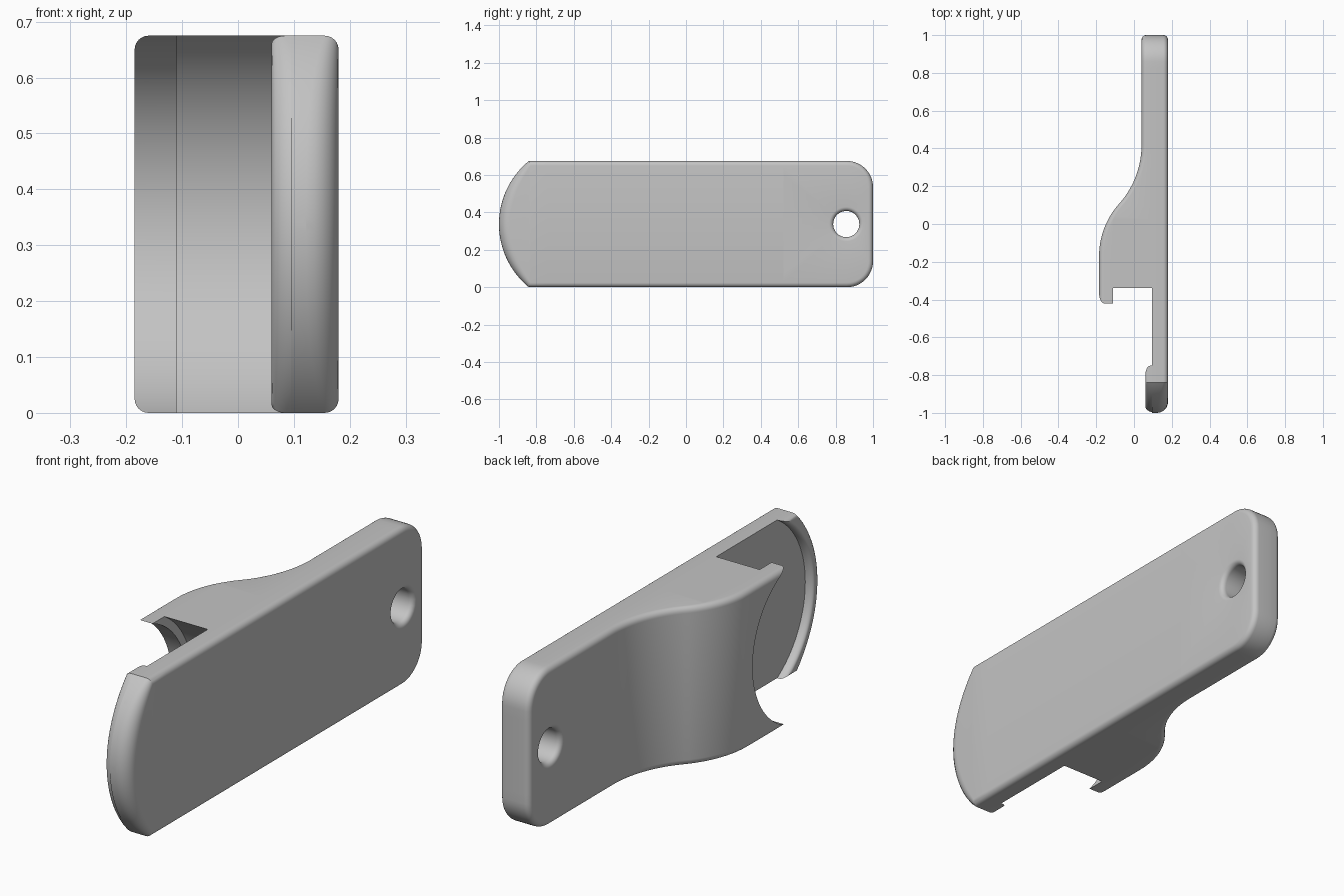
import bpy, bmesh, math

if "Cube" in bpy.data.objects:
    bpy.data.objects.remove(bpy.data.objects["Cube"], do_unlink=True)

MID = 0.3375             # half of the height
BACK, FLOOR = 0.18, 0.095  # flat side and seat floor
HOOK = -0.11             # inner side of the hook
NOSE_Y, NOSE_R = -0.564, 0.436
SEAT_Y, SEAT_R, HOOK_R = -0.545, 0.395, 0.36
HOLE_Y, HOLE_R = 0.857, 0.07
RIM, STEPS, M = 0.025, 6, 28
bm = bmesh.new()


def face_x(y):
    """Depth of the contoured side along the length."""
    if y > 0.42:
        return 0.04
    if y > 0.105:
        return 0.04 - (0.473 - math.sqrt(0.473 ** 2 - (0.42 - y) ** 2))
    if y > -0.17:
        return -0.185 + (0.414 - math.sqrt(0.414 ** 2 - (y + 0.17) ** 2))
    return -0.185


def quarter(reverse=False):
    """(inset, depth) factors of a rounded rim, from its face outwards."""
    pairs = [(1 - math.sin(t), 1 - math.cos(t))
             for t in (math.pi / 2 * i / STEPS for i in range(STEPS + 1))]
    return pairs[::-1] if reverse else pairs


def ring(half):
    """Vertices of a half outline and its mirror image."""
    points = half + [(x, y, -z) for x, y, z in reversed(half[1:-1])]
    return [bm.verts.new((x, y, z + MID)) for x, y, z in points]


def put(verts, flip=False):
    verts = list(dict.fromkeys(verts))
    bm.faces.new(verts[::-1] if flip else verts)


def skin(rings, flip=False):
    for a, b in zip(rings, rings[1:]):
        for i in range(len(a)):
            put((a[i - 1], a[i], b[i], b[i - 1]), flip)


def strips(r, first, last, flip=False):
    """Flat bands from the upper edge to the mirrored lower edge."""
    for i in range(first, last):
        put((r[i], r[i + 1], r[-i - 1], r[-i]), flip)


def mirrored(r, ids):
    put([r[i] for i in ids])
    put([r[-i] for i in reversed(ids)])


def tail(inset):
    """Half outline of the tail with its rounded corner."""
    radius, cz = 0.14 - inset, MID - 0.14
    points = [(0.52 + 0.034 * i, MID - inset) for i in range(10)]
    for i in range(13):
        a = math.pi / 2 * (1 - i / 12)
        points.append((0.86 + radius * math.cos(a), cz + radius * math.sin(a)))
    return points + [(1 - inset, cz * (1 - i / 5)) for i in range(1, 6)]


TAIL = len(tail(0))


def nose(k, scale=1):
    """Nose arc as (y, z, rim radius); the rim is widest at the tip."""
    end = math.asin((MID - RIM * k * scale) / (NOSE_R - RIM * k * scale))
    points = []
    for i in range(M + 1):
        rim = RIM + 0.033 * (1 - (i / M) ** 3)
        r, a = NOSE_R - rim * k * scale, end * i / M
        points.append((NOSE_Y - r * math.cos(a), r * math.sin(a), rim))
    return points


def seat(radius, top, side):
    """Half circle of the cap seat, towards the tail (1) or the nose (-1)."""
    end = math.asin(top / radius)
    return [(SEAT_Y + side * radius * math.cos(end * i / M), radius * math.sin(end * i / M))
            for i in range(M + 1)]


def hanging_hole(r, x, into, flip):
    """Tail face around the hole, the hole's rounded edge and its wall."""
    start = len(r) // 2 + 1 - TAIL
    outer = r[start:len(r) - start + 1]
    top = MID - RIM
    outer += [bm.verts.new((x, 0.52, MID + top * (i / 6 - 1))) for i in range(1, 12)]
    angles = [math.atan2(v.co.z - MID, v.co.y - HOLE_Y) for v in outer]
    sizes = [(HOLE_R + 0.022 * k, x + into * 0.022 * d) for k, d in quarter()]
    rings = [outer]
    for radius, depth in sizes + [(HOLE_R, FLOOR)]:
        rings.append([bm.verts.new((depth, HOLE_Y + radius * math.cos(a),
                                    MID + radius * math.sin(a))) for a in angles])
    skin(rings, flip)


# Back plate with a rounded rim; its inner side is the seat floor
def plate_ring(k, depth, x=None):
    half = [(BACK - rim * depth if x is None else x, y, z) for y, z, rim in nose(k)]
    side = [(-0.74 + 0.06 * i, MID - RIM * k) for i in range(21)] + tail(RIM * k)
    return ring(half + [(BACK - RIM * depth if x is None else x, y, z) for y, z in side])


plate = [plate_ring(k, d) for k, d in quarter()] + [plate_ring(0, 0, FLOOR)]
skin(plate)
tail_start = len(plate[0]) // 2 + 1 - TAIL
strips(plate[0], 0, tail_start, True)
strips(plate[-1], 0, tail_start)
hanging_hole(plate[0], BACK, -1, True)


# Contoured grip with the round seat and the hook cut into its front
def grip_ring(radius, k, place):
    top = MID - RIM * k
    curve = seat(radius, top, 1)
    side = [(y, top) for y, z in reversed(curve[:-1])]
    side += [(-0.14 + 0.015 * i, top) for i in range(41)]
    return ring([(place(face_x(y)), y, z) for y, z in curve + side + tail(RIM * k)])


def under_hook(x):
    return max(HOOK, x + RIM)


skin([grip_ring(SEAT_R, 0, lambda x: FLOOR), grip_ring(SEAT_R, 0, under_hook)])
ledge = [grip_ring(SEAT_R, 0, under_hook), grip_ring(HOOK_R, 0, under_hook)]
for i in range(-M, M):
    put((ledge[0][i], ledge[0][i + 1], ledge[1][i + 1], ledge[1][i]))
grip = ledge[1:] + [grip_ring(HOOK_R, k, lambda x, d=d: x + RIM * d)
                    for k, d in quarter(True)]
skin(grip)
front = grip[-1]
for i in range(M):
    mirrored(front, (i, i + 1, 2 * M - i - 1, 2 * M - i))
put([front[i] for i in (0, 2 * M, 2 * M + 1, -2 * M - 1, -2 * M)])
strips(front, 2 * M + 1, len(front) // 2 + 1 - TAIL)
hanging_hole(front, 0.04, 1, False)


# Crescent lip at the nose
def lip_ring(k, depth, x=None):
    outer = nose(k, 0.6)
    inner = seat(SEAT_R + 0.015 * k, outer[-1][1], -1)
    half = [(0.06 + rim * depth if x is None else x, y, z) for y, z, rim in outer]
    half += [(0.06 + RIM * depth if x is None else x, y, z) for y, z in reversed(inner)]
    return ring(half)


lip = [lip_ring(0, 0, 0.122)] + [lip_ring(k, d) for k, d in quarter(True)]
skin(lip)
for i in range(M):
    mirrored(lip[-1], (i, i + 1, 2 * M - i, 2 * M + 1 - i))

# Weld the patches into one object
bmesh.ops.remove_doubles(bm, verts=bm.verts[:], dist=1e-5)
mesh = bpy.data.meshes.new("opener_body")
bm.to_mesh(mesh)
bm.free()
body = bpy.data.objects.new("opener_body", mesh)
bpy.context.scene.collection.objects.link(body)

# Material
grey = bpy.data.materials.new("light_grey")
grey.use_nodes = True
colour = (0.55, 0.55, 0.55, 1)
grey.diffuse_color = colour
grey.node_tree.nodes["Principled BSDF"].inputs["Base Color"].default_value = colour
mesh.materials.append(grey)
bpy.context.view_layer.objects.active = body
body.select_set(True)
bpy.ops.object.shade_smooth_by_angle(angle=math.radians(30))
